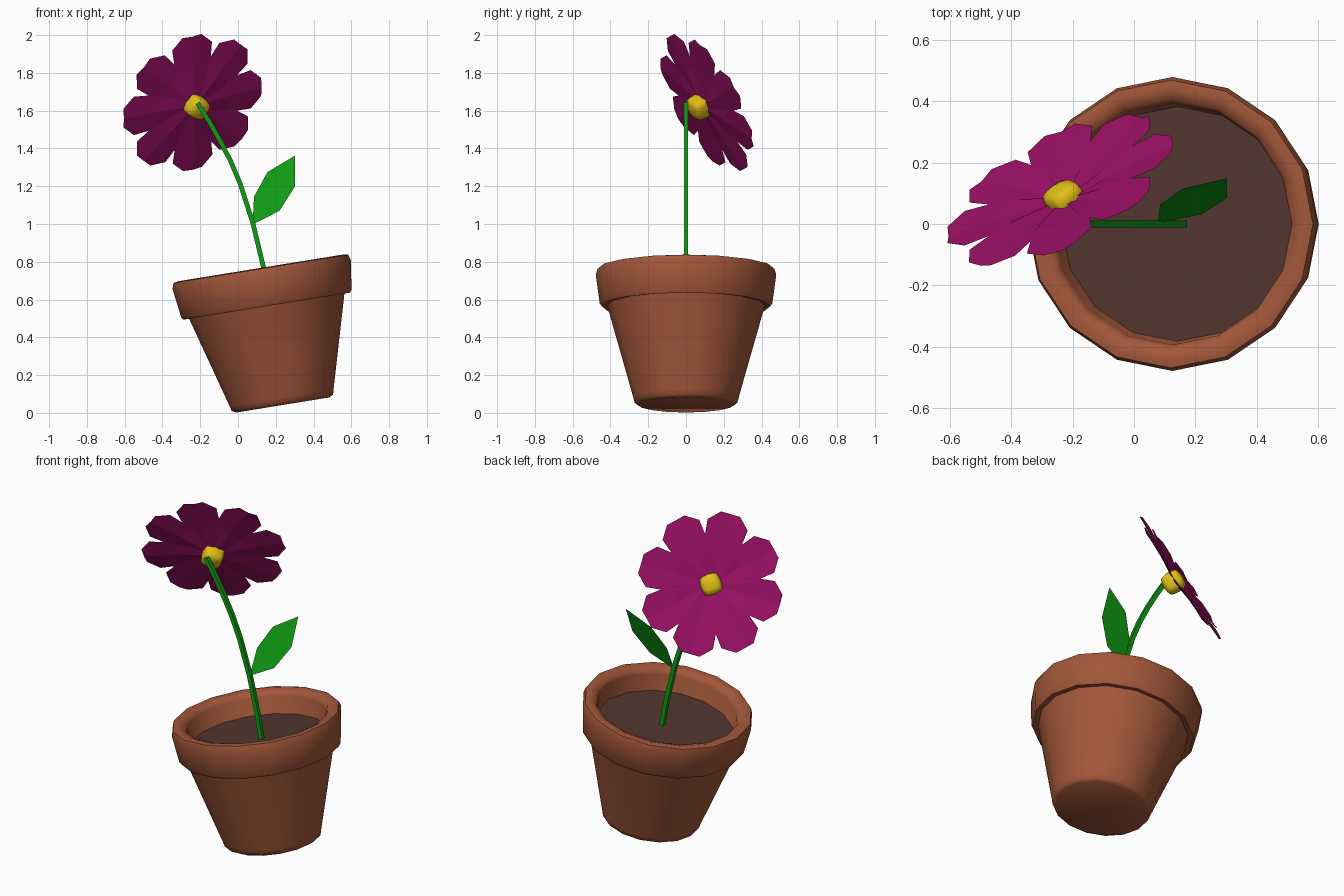
import bpy, bmesh, math
from mathutils import Matrix, Vector

if "Cube" in bpy.data.objects:
    bpy.data.objects.remove(bpy.data.objects["Cube"])


def material(name, rgb):
    m = bpy.data.materials.new(name)
    m.diffuse_color = (*rgb, 1)
    m.use_nodes = True
    m.node_tree.nodes["Principled BSDF"].inputs["Base Color"].default_value = m.diffuse_color
    return m


TERRACOTTA = material("terracotta", (0.36, 0.095, 0.042))
SOIL = material("dark_soil", (0.085, 0.036, 0.027))
GREEN = material("leaf_green", (0.005, 0.33, 0.007))
MAGENTA = material("petal_magenta", (0.32, 0.005, 0.13))
YELLOW = material("centre_yellow", (0.75, 0.52, 0.008))


def make(name, bm, mat, matrix=Matrix(), smooth=None, recalc=True):
    if recalc:
        bmesh.ops.recalc_face_normals(bm, faces=bm.faces)
    me = bpy.data.meshes.new(name)
    bm.to_mesh(me)
    bm.free()
    me.materials.append(mat)
    ob = bpy.data.objects.new(name, me)
    bpy.context.collection.objects.link(ob)
    ob.matrix_world = matrix
    if smooth:
        bpy.ops.object.select_all(action='DESELECT')
        ob.select_set(True)
        bpy.context.view_layer.objects.active = ob
        bpy.ops.object.shade_smooth_by_angle(angle=math.radians(smooth))
    return ob


def ring(bm, r, z, n=16):
    return [bm.verts.new((r * math.cos(2 * math.pi * i / n),
                          r * math.sin(2 * math.pi * i / n), z)) for i in range(n)]


def bridge(bm, a, b):
    n = len(a)
    for i in range(n):
        j = (i + 1) % n
        bm.faces.new((a[i], a[j], b[j], b[i]))


# Tilted pot: lathed profile with rim, sunk to the soil line
tilt = Matrix.Translation((0.237, 0, 0.042)) @ Matrix.Rotation(math.radians(-9.2), 4, 'Y')
profile = [(0.25, 0), (0.272, 0.012), (0.279, 0.04), (0.418, 0.535), (0.447, 0.53),
           (0.457, 0.545), (0.478, 0.70), (0.468, 0.73), (0.44, 0.735), (0.405, 0.722),
           (0.393, 0.70), (0.38, 0.58), (0.36, 0.55)]
bm = bmesh.new()
rings = [ring(bm, r, z) for r, z in profile]
for a, b in zip(rings, rings[1:]):
    bridge(bm, a, b)
bm.faces.new(rings[0][::-1])
bm.faces.new(rings[-1])
make("pot", bm, TERRACOTTA, tilt, 50)

# Soil disc
bm = bmesh.new()
bm.faces.new(ring(bm, 0.385, 0.60))
make("soil", bm, SOIL, tilt, recalc=False)

# Curved four-sided stem in the y = 0 plane
path = [(0.16, 0.63), (0.135, 0.77), (0.08, 1.0), (0.013, 1.21),
        (-0.04, 1.335), (-0.098, 1.447), (-0.155, 1.546), (-0.214, 1.64)]
bm = bmesh.new()
loops = []
for i, (x, z) in enumerate(path):
    p, q = path[max(i - 1, 0)], path[min(i + 1, len(path) - 1)]
    t = Vector((q[0] - p[0], 0, q[1] - p[1])).normalized()
    side = Vector((t.z, 0, -t.x)) * 0.0125
    across = Vector((0, 0.0115, 0))
    c = Vector((x, 0, z))
    loops.append([bm.verts.new(c + s * side + w * across)
                  for s, w in ((1, 1), (-1, 1), (-1, -1), (1, -1))])
for a, b in zip(loops, loops[1:]):
    bridge(bm, a, b)
bm.faces.new(loops[0])
bm.faces.new(loops[-1])
make("stem", bm, GREEN)

# Flat leaf leaning backwards
outline = [(0.077, 0.997), (0.22, 1.07), (0.302, 1.20), (0.302, 1.362),
           (0.156, 1.275), (0.085, 1.146)]
bm = bmesh.new()
bm.faces.new([bm.verts.new((x, 0.4 * (z - 0.99), z)) for x, z in outline])
make("leaf", bm, GREEN, recalc=False)

# Flower frame: x along one petal, z out of the bloom
n = Vector((-0.53, 1, 0.55)).normalized()
u = Vector((-0.024, -0.15, 0.372))
u = (u - n * u.dot(n)).normalized()
v = n.cross(u)
frame = Matrix.Translation((-0.22, 0.07, 1.62)) @ Matrix((u, v, n)).transposed().to_4x4()

# Eight petals, each lightly creased along its middle: (radius, half width, height)
rows = [(0.03, 0.022, 0.02), (0.20, 0.10, 0.042), (0.341, 0.116, 0.052), (0.402, 0.055, 0.053)]
bm = bmesh.new()
for k in range(8):
    rot = Matrix.Rotation(k * math.pi / 4, 4, 'Z')
    strips = [[bm.verts.new(rot @ Vector((r, s * w, h - (0 if s else 0.008))))
               for s in (-1, 0, 1)] for r, w, h in rows]
    for a, b in zip(strips, strips[1:]):
        for i in (0, 1):
            bm.faces.new((a[i], b[i], b[i + 1], a[i + 1]))
make("petals", bm, MAGENTA, frame, recalc=False)

# Rounded cube at the flower's heart
bm = bmesh.new()
bmesh.ops.create_cube(bm, size=0.108)
bmesh.ops.subdivide_edges(bm, edges=bm.edges[:], cuts=3, use_grid_fill=True)
for vert in bm.verts:
    vert.co = vert.co.lerp(vert.co.normalized() * 0.066, 0.6)
make("flower_centre", bm, YELLOW,
     frame @ Matrix.Translation((0, 0, 0.005)) @ Matrix.Rotation(math.radians(37), 4, 'Z'), 60)
